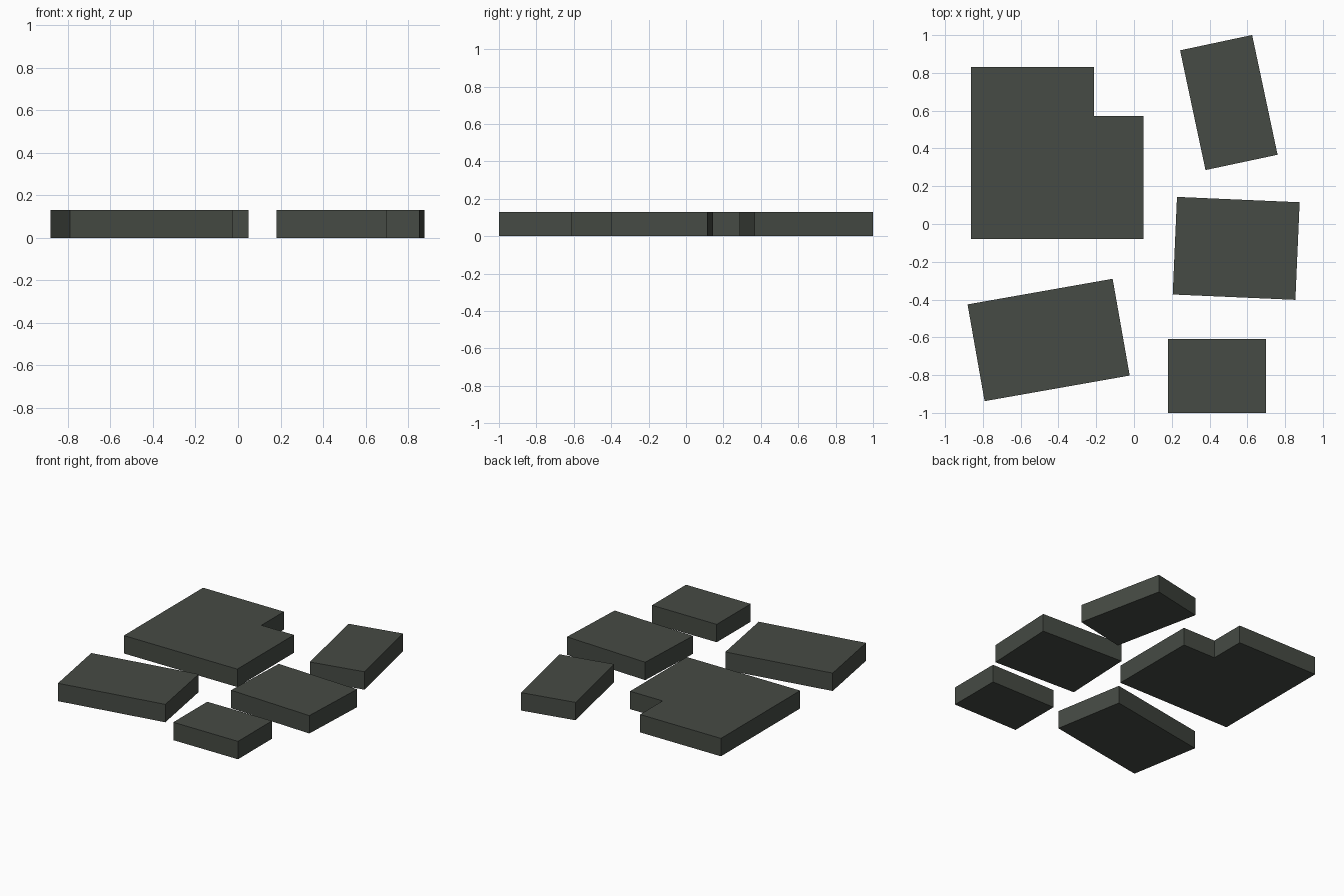
import bpy, bmesh
from math import radians, cos, sin

if "Cube" in bpy.data.objects:
    bpy.data.objects.remove(bpy.data.objects["Cube"])

HEIGHT = 0.13

stone = bpy.data.materials.new("dark grey green stone")
stone.diffuse_color = (0.061, 0.070, 0.058, 1)
stone.use_nodes = True
stone.node_tree.nodes["Principled BSDF"].inputs["Base Color"].default_value = stone.diffuse_color


def slab(name, outline, centre=(0, 0), angle=0):
    """Extrude a flat outline, turned and placed on the ground."""
    a = radians(angle)
    bm = bmesh.new()
    verts = [bm.verts.new((centre[0] + x * cos(a) - y * sin(a),
                           centre[1] + x * sin(a) + y * cos(a), 0))
             for x, y in outline]
    base = bm.faces.new(verts)
    top = bmesh.ops.extrude_face_region(bm, geom=[base], use_keep_orig=True)["geom"]
    bmesh.ops.translate(bm, vec=(0, 0, HEIGHT),
                        verts=[v for v in top if isinstance(v, bmesh.types.BMVert)])
    bmesh.ops.recalc_face_normals(bm, faces=bm.faces)
    mesh = bpy.data.meshes.new(name)
    bm.to_mesh(mesh)
    bm.free()
    mesh.materials.append(stone)
    bpy.context.collection.objects.link(bpy.data.objects.new(name, mesh))


def rectangle(w, d):
    return [(-w / 2, -d / 2), (w / 2, -d / 2), (w / 2, d / 2), (-w / 2, d / 2)]


# Large slab with one notched corner
slab("notched_slab", [(-0.862, -0.08), (0.05, -0.08), (0.05, 0.571),
                      (-0.212, 0.571), (-0.212, 0.83), (-0.862, 0.83)])

# Four loose rectangular slabs: name, width, depth, centre, turn in degrees
for name, w, d, centre, angle in [
    ("back_right_slab", 0.39, 0.648, (0.502, 0.643), 12),
    ("middle_right_slab", 0.65, 0.517, (0.541, -0.129), -2.5),
    ("front_left_slab", 0.78, 0.52, (-0.452, -0.614), 10),
    ("front_right_slab", 0.52, 0.39, (0.44, -0.805), 0),
]:
    slab(name, rectangle(w, d), centre, angle)
